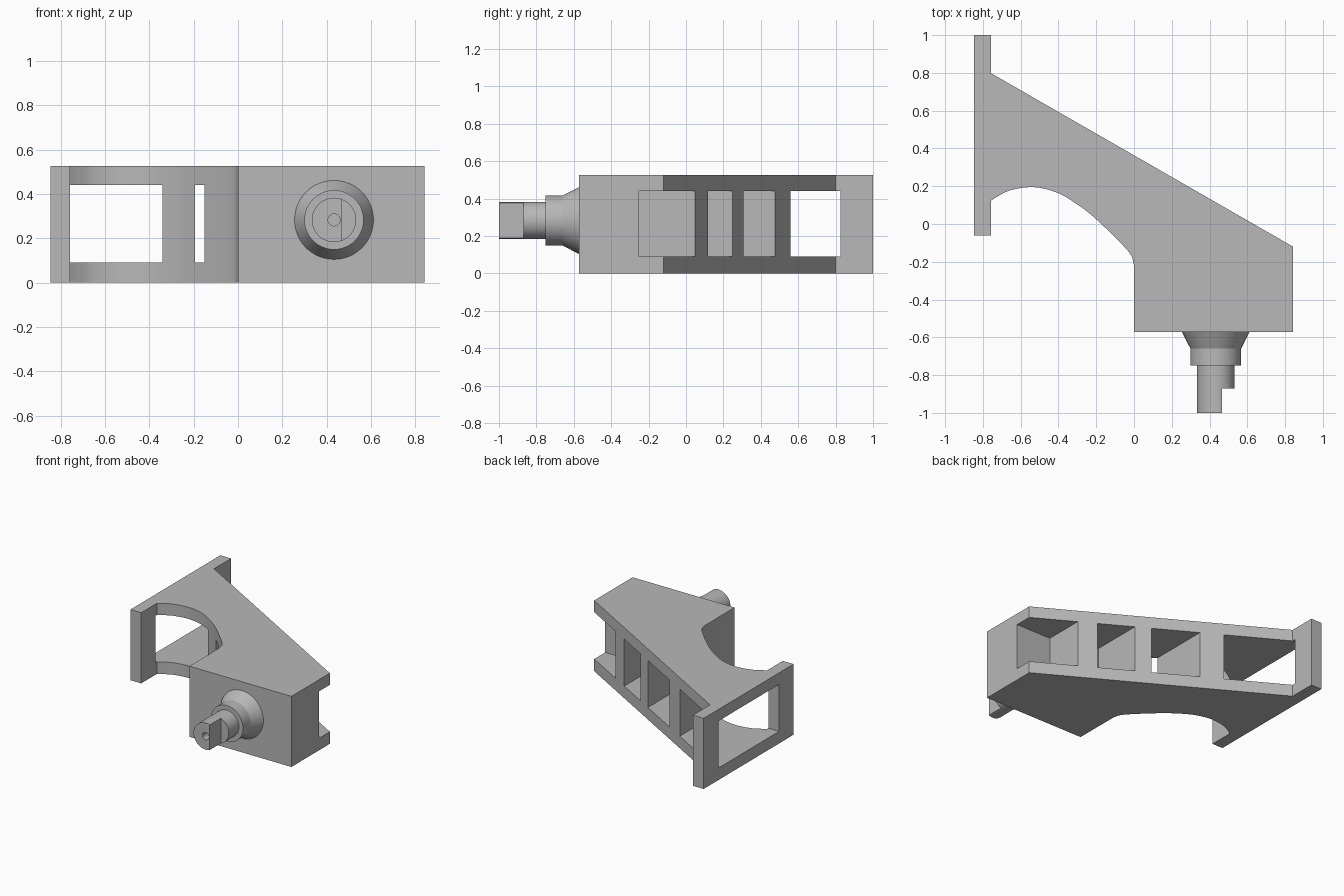
import bpy, bmesh, math
from mathutils import Vector, Matrix

if "Cube" in bpy.data.objects:
    bpy.data.objects.remove(bpy.data.objects["Cube"], do_unlink=True)

grey = bpy.data.materials.new("plain grey")
grey.use_nodes = True
COLOUR = (0.48, 0.48, 0.48, 1)
grey.diffuse_color = COLOUR
grey.node_tree.nodes["Principled BSDF"].inputs["Base Color"].default_value = COLOUR

HEIGHT, LOW, HIGH = 0.527, 0.09, 0.44


def finish(name, bm):
    bmesh.ops.recalc_face_normals(bm, faces=bm.faces)
    mesh = bpy.data.meshes.new(name)
    bm.to_mesh(mesh)
    bm.free()
    ob = bpy.data.objects.new(name, mesh)
    bpy.context.collection.objects.link(ob)
    mesh.materials.append(grey)
    return ob


def box(name, x0, x1, y0, y1, z0, z1):
    bm = bmesh.new()
    bmesh.ops.create_cube(bm, size=1)
    for v in bm.verts:
        v.co = ((x0 + x1) / 2 + v.co.x * (x1 - x0),
                (y0 + y1) / 2 + v.co.y * (y1 - y0),
                (z0 + z1) / 2 + v.co.z * (z1 - z0))
    return finish(name, bm)


def prism(name, outline, z0, z1):
    bm = bmesh.new()
    face = bm.faces.new([bm.verts.new((x, y, z0)) for x, y in outline])
    top = bmesh.ops.extrude_face_region(bm, geom=[face])["geom"]
    for v in top:
        if isinstance(v, bmesh.types.BMVert):
            v.co.z = z1
    return finish(name, bm)


def smooth_path(points, steps=4):
    """Catmull-Rom curve through the points."""
    p = [Vector(q) for q in points]
    p = [2 * p[0] - p[1]] + p + [2 * p[-1] - p[-2]]
    out = []
    for a, b, c, d in zip(p, p[1:], p[2:], p[3:]):
        for i in range(steps):
            t = i / steps
            out.append(0.5 * (2 * b + (c - a) * t + (2 * a - 5 * b + 4 * c - d) * t * t
                              + (3 * b - a - 3 * c + d) * t ** 3))
    return [tuple(q) for q in out] + [tuple(p[-2])]


def cut(target, cutter):
    cutter.hide_render = True
    mod = target.modifiers.new("cut", "BOOLEAN")
    mod.operation, mod.solver, mod.object = "DIFFERENCE", "EXACT", cutter
    bpy.context.view_layer.objects.active = target
    bpy.ops.object.modifier_apply(modifier=mod.name)
    bpy.data.objects.remove(cutter, do_unlink=True)


def smooth(ob):
    bpy.ops.object.select_all(action="DESELECT")
    ob.select_set(True)
    bpy.context.view_layer.objects.active = ob
    bpy.ops.object.shade_smooth_by_angle(angle=math.radians(25))


# Bracket body: block, sloping back and curved inner edge in one outline
inner_curve = smooth_path([(0, -0.22), (-0.03, -0.145), (-0.2, 0.025), (-0.31, 0.11), (-0.41, 0.167),
                           (-0.53, 0.195), (-0.65, 0.18), (-0.72, 0.147), (-0.76, 0.122)])
outline = [(-0.76, 0.80), (0.842, -0.12), (0.842, -0.573), (0, -0.573)] + inner_curve
body = prism("bracket_body", outline, 0, HEIGHT)

# Pockets between the ribs, open towards the sloping back
for x0, x1, y0 in [(0.547, 1.0, -0.25), (0.2, 0.427, -0.14),
                   (-0.195, 0.10, -0.02), (-0.8, -0.34, -0.1)]:
    cut(body, box("pocket_cutter", x0, x1, y0, 1.2, LOW, HIGH))
smooth(body)

# Mounting flange with its window
flange = box("mounting_flange", -0.846, -0.757, -0.06, 1.0, 0, HEIGHT)
cut(flange, box("window_cutter", -1.0, -0.6, 0.11, 0.825, LOW, HIGH))

# Stepped shaft turned about the y axis, with a centre hole
profile = [(0, -0.55), (0.178, -0.55), (0.178, -0.573), (0.134, -0.66), (0.134, -0.75),
           (0.1, -0.75), (0.1, -1), (0.027, -1), (0.027, -0.9), (0, -0.9)]
bm = bmesh.new()
verts = [bm.verts.new((r, y, 0)) for r, y in profile]
edges = [bm.edges.new(pair) for pair in zip(verts, verts[1:])]
bmesh.ops.spin(bm, geom=verts + edges, cent=(0, 0, 0), axis=(0, 1, 0),
               angle=math.tau, steps=48, use_duplicate=False)
bmesh.ops.remove_doubles(bm, verts=bm.verts, dist=1e-4)
bmesh.ops.transform(bm, matrix=Matrix.Translation((0.433, 0, 0.283)), verts=bm.verts)
shaft = finish("shaft", bm)

# Flat on the shaft tip
cut(shaft, box("flat_cutter", 0.467, 0.7, -1.2, -0.87, 0, 0.6))
smooth(shaft)
